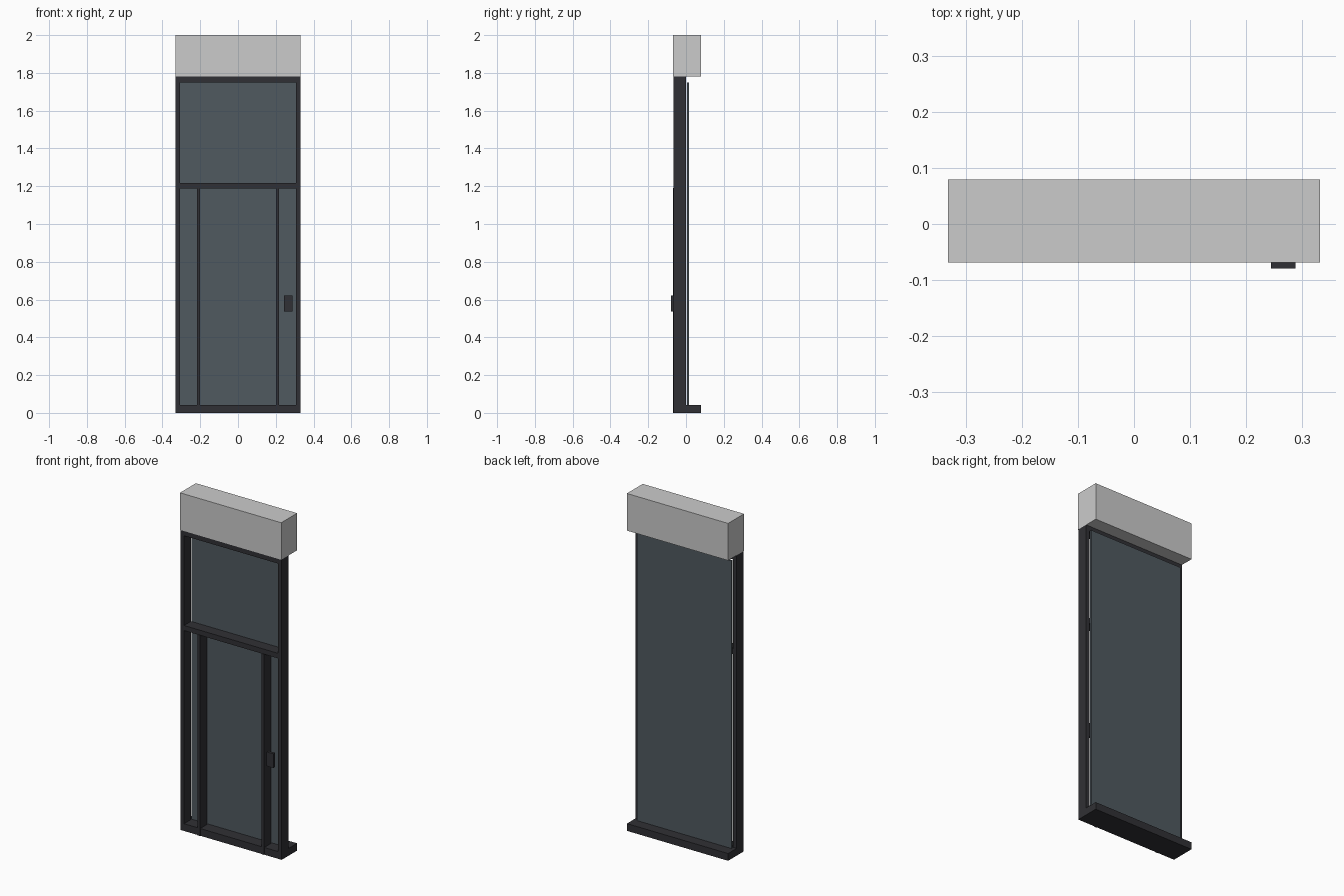
import bpy

if "Cube" in bpy.data.objects:
    bpy.data.objects.remove(bpy.data.objects["Cube"])


def material(name, rgba):
    m = bpy.data.materials.new(name)
    m.diffuse_color = rgba
    m.use_nodes = True
    m.node_tree.nodes["Principled BSDF"].inputs["Base Color"].default_value = m.diffuse_color
    return m


dark = material("dark_metal", (0.03, 0.03, 0.035, 1))
tint = material("tinted_glass", (0.08, 0.10, 0.115, 1))


def box(name, x, y, z, mat=None):
    """Box from (min, max) ranges on each axis."""
    bpy.ops.mesh.primitive_cube_add(
        size=1, location=[(a + b) / 2 for a, b in (x, y, z)])
    o = bpy.context.object
    o.name = name
    o.scale = [b - a for a, b in (x, y, z)]
    bpy.ops.object.transform_apply(location=False, rotation=False, scale=True)
    if mat:
        o.data.materials.append(mat)
    return o


W, IN = 0.332, 0.308      # outer and inner half widths
FRAME_Y = (-0.065, 0.0)

# Header housing
box("header_box", (-W, W), (-0.069, 0.0795), (1.78, 2.0))

# Side posts and door stiles, mirrored left and right
for side, s in (("left", -1), ("right", 1)):
    box(f"{side}_post", sorted((s * IN, s * W)), FRAME_Y, (0.0, 1.78), dark)
    box(f"{side}_stile", sorted((s * 0.202, s * 0.218)), (-0.068, 0.0),
        (0.0, 1.19), dark)

# Horizontal rails
box("top_rail", (-IN, IN), FRAME_Y, (1.75, 1.78), dark)
box("middle_rail", (-IN, IN), FRAME_Y, (1.188, 1.218), dark)

# Sill: between the posts in front, full width behind them
box("front_sill", (-IN, IN), FRAME_Y, (0.0, 0.043), dark)
box("rear_sill", (-W, W), (0.0, 0.0795), (0.0, 0.043), dark)

# Single glass sheet set behind the frame
box("glass_panel", (-0.31, 0.31), (0.006, 0.017), (0.043, 1.748), tint)

# Handle plate
box("handle", (0.244, 0.288), (-0.0795, -0.063), (0.538, 0.622), dark)
